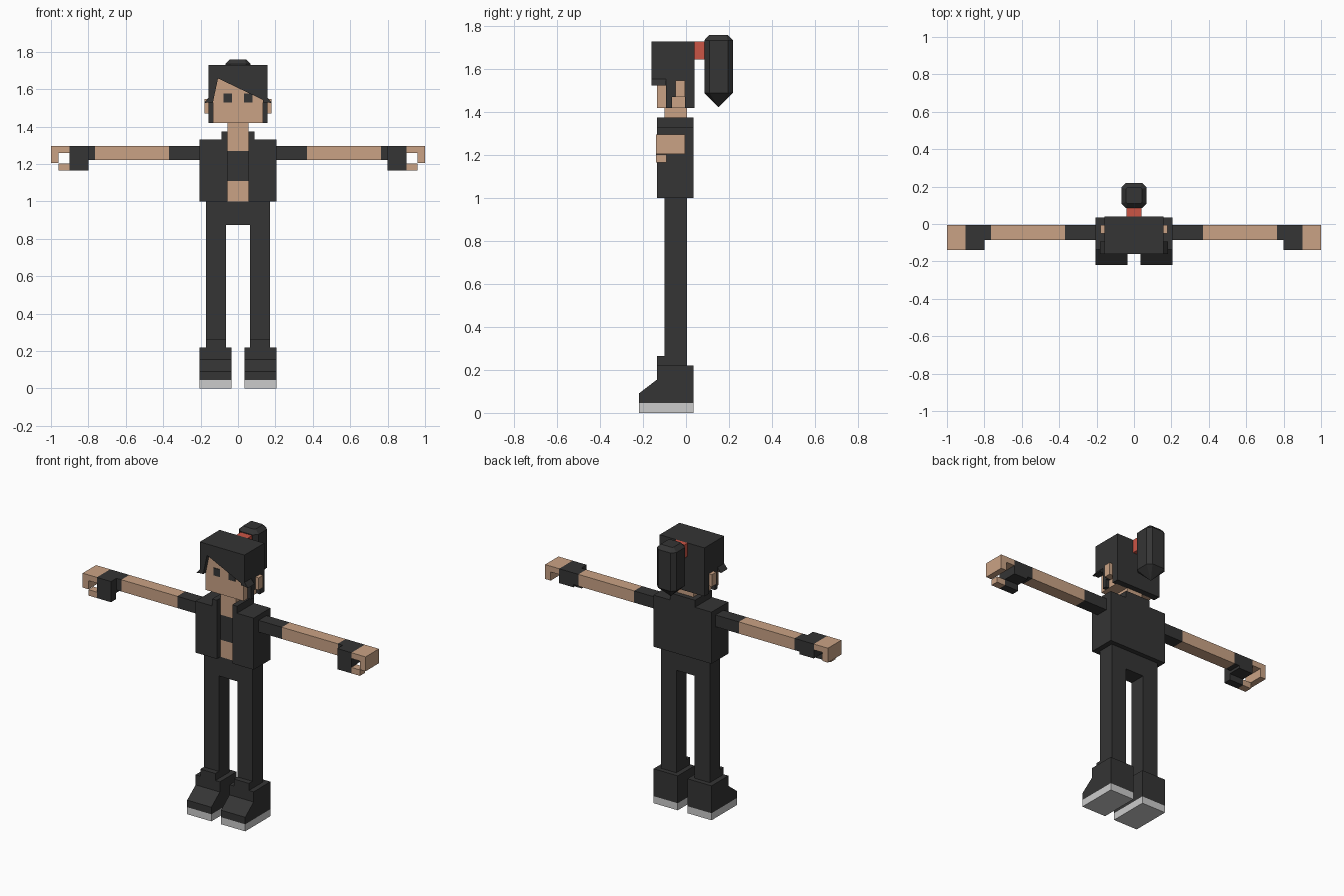
import bpy
import math

if "Cube" in bpy.data.objects:
    bpy.data.objects.remove(bpy.data.objects["Cube"])


def material(name, rgb):
    m = bpy.data.materials.new(name)
    m.diffuse_color = (*rgb, 1)
    m.use_nodes = True
    m.node_tree.nodes["Principled BSDF"].inputs["Base Color"].default_value = m.diffuse_color
    return m


DARK = material("charcoal", (0.035, 0.035, 0.035))
SKIN = material("skin", (0.59, 0.365, 0.235))
RED = material("red", (0.60, 0.09, 0.06))
SOLE = material("pale_grey", (0.60, 0.60, 0.60))


def make(name, verts, faces, mat):
    me = bpy.data.meshes.new(name)
    me.from_pydata(verts, [], faces)
    me.materials.append(mat)
    ob = bpy.data.objects.new(name, me)
    bpy.context.collection.objects.link(ob)
    # consistent outward normals
    import bmesh
    bm = bmesh.new()
    bm.from_mesh(me)
    bmesh.ops.recalc_face_normals(bm, faces=bm.faces)
    bm.to_mesh(me)
    bm.free()
    return ob


def prism(name, pts, lo, hi, axis, mat):
    """Extrude a profile: axis 'x' takes (y, z), 'y' takes (x, z)."""
    def place(p, d):
        return (d, p[0], p[1]) if axis == 'x' else (p[0], d, p[1])
    n = len(pts)
    verts = [place(p, lo) for p in pts] + [place(p, hi) for p in pts]
    faces = [list(range(n)), list(range(n, 2 * n))]
    faces += [[i, (i + 1) % n, (i + 1) % n + n, i + n] for i in range(n)]
    return make(name, verts, faces, mat)


def box(name, x, y, z, mat):
    return prism(name, [(x[0], z[0]), (x[1], z[0]), (x[1], z[1]), (x[0], z[1])],
                 y[0], y[1], 'y', mat)


def sides(x, s):
    return tuple(sorted((x[0] * s, x[1] * s)))


# Neck, belly and cropped top
CORE = (-0.10, 0.005)
box("belly", (-0.055, 0.055), CORE, (1.0, 1.11), SKIN)
box("cropped_top", (-0.055, 0.055), CORE, (1.11, 1.27), DARK)
box("neck", (-0.055, 0.055), CORE, (1.27, 1.42), SKIN)
box("jacket_back", (-0.055, 0.055), (0.005, 0.035), (1.0, 1.375), DARK)
box("hips", (-0.172, 0.172), CORE, (0.875, 1.0), DARK)

# Head, fringe and back hair
box("face", (-0.134, 0.134), (-0.135, 0.0), (1.42, 1.68), SKIN)
box("hair_top", (-0.134, 0.134), (-0.135, 0.0), (1.68, 1.73), DARK)
box("hair_back", (-0.134, 0.134), (0.0, 0.04), (1.42, 1.73), DARK)
prism("fringe", [(-0.134, 1.73), (0.134, 1.73), (0.134, 1.543),
                 (-0.107, 1.658), (-0.134, 1.53)], -0.16, -0.135, 'y', DARK)

side_hair = [(-0.16, 1.73), (-0.16, 1.53), (-0.093, 1.53), (-0.093, 1.42),
             (-0.065, 1.42), (-0.065, 1.47), (-0.05, 1.47), (-0.05, 1.545),
             (-0.005, 1.545), (-0.005, 1.42), (0.04, 1.42), (0.04, 1.73)]
boot = [(-0.22, 0.045), (0.035, 0.045), (0.035, 0.22), (-0.135, 0.22),
        (-0.135, 0.155), (-0.22, 0.09)]
jacket = [(0.055, 1.0), (0.205, 1.0), (0.205, 1.33), (0.088, 1.33),
          (0.088, 1.375), (0.055, 1.375)]

for s, tag in ((1, "left"), (-1, "right")):
    def sbox(name, x, y, z, mat):
        box(f"{tag}_{name}", sides(x, s), y, z, mat)

    # Head side parts
    prism(f"{tag}_side_hair", side_hair, *sides((0.134, 0.158), s), 'x', DARK)
    prism(f"{tag}_hair_flick", [(0.158 * s, 1.555), (0.182 * s, 1.525), (0.158 * s, 1.53)],
          -0.16, -0.093, 'y', DARK)
    sbox("ear", (0.134, 0.18), (-0.05, -0.005), (1.47, 1.548), SKIN)
    sbox("eye", (0.031, 0.077), (-0.139, -0.135), (1.53, 1.578), DARK)

    # Open jacket half with raised collar
    prism(f"{tag}_jacket", [(x * s, z) for x, z in jacket], -0.135, 0.035, 'y', DARK)

    # Arm, glove and curled hand
    ARM = (-0.085, -0.005)
    HAND = (-0.14, -0.005)
    sbox("sleeve", (0.205, 0.37), ARM, (1.222, 1.297), DARK)
    sbox("arm", (0.37, 0.765), ARM, (1.222, 1.297), SKIN)
    sbox("glove_cuff", (0.765, 0.80), ARM, (1.222, 1.297), DARK)
    sbox("glove", (0.80, 0.90), HAND, (1.205, 1.297), DARK)
    sbox("glove_thumb", (0.80, 0.90), (-0.14, -0.09), (1.165, 1.205), DARK)
    sbox("hand", (0.90, 1.0), HAND, (1.26, 1.297), SKIN)
    sbox("fingers", (0.96, 1.0), HAND, (1.205, 1.26), SKIN)
    sbox("thumb", (0.90, 0.96), (-0.14, -0.09), (1.165, 1.203), SKIN)

    # Leg and boot
    sbox("leg", (0.065, 0.172), CORE, (0.2, 0.875), DARK)
    sbox("boot_tongue", (0.065, 0.172), (-0.135, -0.10), (0.22, 0.265), DARK)
    prism(f"{tag}_boot", boot, *sides((0.034, 0.205), s), 'x', DARK)
    sbox("sole", (0.034, 0.205), (-0.22, 0.035), (0.0, 0.045), SOLE)

# Hair tie and ponytail
box("hair_tie", (-0.04, 0.04), (0.04, 0.086), (1.645, 1.73), RED)


def ring(hx, hy, cut, z, cy=0.152):
    quarter = [(hx, hy - cut), (hx - cut, hy)]
    pts = []
    for sx, sy in ((1, 1), (-1, 1), (-1, -1), (1, -1)):
        q = quarter if sx * sy > 0 else quarter[::-1]
        pts += [(sx * a, cy + sy * b, z) for a, b in q]
    return pts


verts = (ring(0.068, 0.067, 0.024, 1.49) + ring(0.068, 0.067, 0.024, 1.735)
         + ring(0.043, 0.043, 0.008, 1.76) + [(0, 0.152, 1.423)])
faces = [[i + k, (i + 1) % 8 + k, (i + 1) % 8 + k + 8, i + k + 8]
         for k in (0, 8) for i in range(8)]
faces += [[i, (i + 1) % 8, 24] for i in range(8)] + [list(range(16, 24))]
make("ponytail", verts, faces, DARK)
